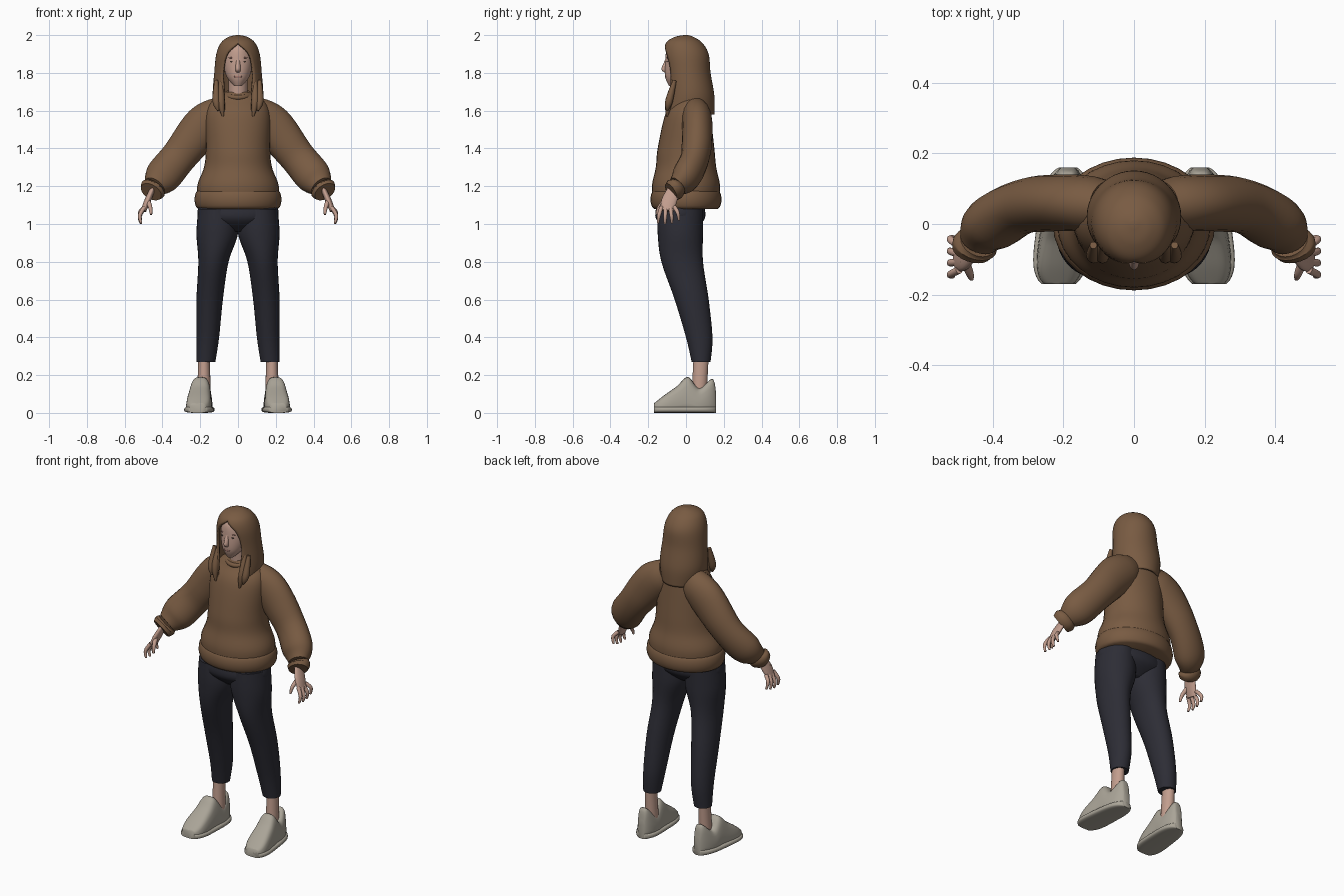
import bpy, bmesh
from math import sin, cos, pi, radians, copysign
from mathutils import Vector, Matrix

cube = bpy.data.objects.get("Cube")
if cube:
    bpy.data.objects.remove(cube, do_unlink=True)


def material(name, rgb):
    mat = bpy.data.materials.new(name)
    mat.use_nodes = True
    mat.diffuse_color = (*rgb, 1)
    bsdf = mat.node_tree.nodes["Principled BSDF"]
    bsdf.inputs["Base Color"].default_value = mat.diffuse_color
    return mat


BROWN = material("warm brown", (.19, .105, .055))
NAVY = material("dark navy", (.026, .026, .036))
SKIN = material("skin", (.54, .34, .27))
STONE = material("stone grey", (.4, .37, .31))
LIP = material("lip rose", (.36, .18, .15))
EYE = material("eye brown", (.13, .09, .07))


def finish(name, bm, mat, mirror=False, thickness=0):
    mesh = bpy.data.meshes.new(name)
    bm.to_mesh(mesh)
    bm.free()
    mesh.materials.append(mat)
    mesh.shade_smooth()
    mesh.set_sharp_from_angle(angle=radians(50))
    ob = bpy.data.objects.new(name, mesh)
    bpy.context.collection.objects.link(ob)
    if thickness:
        solid = ob.modifiers.new("Thickness", 'SOLIDIFY')
        solid.thickness, solid.offset = thickness, -1
    if mirror:
        ob.modifiers.new("Mirror", 'MIRROR').use_mirror_merge = False


def spline(keys, steps=6):
    """Smooth rows running through a few key rows."""
    rows = []
    for k in range(len(keys) - 1):
        group = zip(keys[max(k - 1, 0)], keys[k], keys[k + 1], keys[min(k + 2, len(keys) - 1)])
        group = list(group)
        for s in range(steps):
            t = s / steps
            rows.append([b + t / 2 * (c - a + t * (2 * a - 5 * b + 4 * c - d
                                                   + t * (3 * (b - c) + d - a)))
                         for a, b, c, d in group])
    return rows + [list(keys[-1])]


def circle(count):
    return [(cos(2 * pi * i / count), sin(2 * pi * i / count)) for i in range(count)]


def skin_rings(name, rings, mat, mirror=False):
    """Closed skin over equal-sized rings of points."""
    bm = bmesh.new()
    loops = [[bm.verts.new(p) for p in ring] for ring in rings]
    for a, b in zip(loops, loops[1:]):
        for i in range(len(a)):
            bm.faces.new((a[i - 1], a[i], b[i], b[i - 1]))
    bm.faces.new(loops[0])
    bm.faces.new(loops[-1])
    bmesh.ops.recalc_face_normals(bm, faces=bm.faces)
    finish(name, bm, mat, mirror)


def stack(name, mat, *keys, mirror=False):
    """Level ellipses: height, centre x, centre y, radius x, radius y."""
    rings = [[(x + rx * c, y + ry * s, z) for c, s in circle(32)]
             for z, x, y, rx, ry in spline(keys)]
    skin_rings(name, rings, mat, mirror)


def tube(name, mat, *keys, depth=lambda r: r):
    """Mirrored pair of ellipses square to a path: x, y, z, radius."""
    rows = spline(keys)
    points = [Vector(row[:3]) for row in rows]
    rings = []
    for k, p in enumerate(points):
        along = points[min(k + 1, len(points) - 1)] - points[max(k - 1, 0)]
        u = along.cross(Vector((0, 1, 0))).normalized()
        v = u.cross(along.normalized())
        r = rows[k][3]
        rings.append([p + u * r * c + v * depth(r) * s for c, s in circle(20)])
    skin_rings(name, rings, mat, mirror=True)


def blob(name, mat, place, size, mirror=False):
    bm = bmesh.new()
    bmesh.ops.create_uvsphere(bm, u_segments=16, v_segments=10, radius=1,
                              matrix=Matrix.LocRotScale(Vector(place), None, Vector(size)))
    finish(name, bm, mat, mirror)


# Sweater body, hem band and collar
stack("sweater_body", BROWN, (1.09, 0, 0, .21, .17), (1.2, 0, 0, .216, .18),
      (1.3, 0, 0, .18, .16), (1.4, 0, 0, .17, .15), (1.58, 0, .01, .17, .12),
      (1.66, 0, .03, .13, .09), (1.7, 0, .02, .06, .06))
hem = []
for step in range(13):
    bulge = .02 * sin(pi * step / 12) ** .5
    hem.append([((.21 + bulge) * c, (.168 + bulge) * s, 1.08 + .1 * step / 12)
                for c, s in circle(32)])
skin_rings("hem_band", hem, BROWN)
bpy.ops.mesh.primitive_torus_add(major_radius=.063, minor_radius=.013,
                                 location=(0, .01, 1.685), rotation=(.25, 0, 0))
collar = bpy.context.object
collar.name = "collar"
collar.data.materials.append(BROWN)
collar.data.shade_smooth()

# Balloon sleeves gathered into cuffs
flattened = lambda r: min(r * .8, .08)
tube("sleeves", BROWN, (.08, .05, 1.59, .09), (.18, .06, 1.52, .11), (.31, .05, 1.36, .095),
     (.4, 0, 1.25, .095), (.44, -.05, 1.2, .06), depth=flattened)
tube("cuffs", BROWN, (.44, -.05, 1.2, .06), (.45, -.06, 1.185, .07), (.46, -.08, 1.17, .06),
     depth=flattened)

# Hands: flat palms, fanned fingers and thumbs
tube("palms", SKIN, (.45, -.06, 1.19, .014), (.48, -.09, 1.12, .017), (.5, -.1, 1.07, .014),
     depth=lambda r: 2.4 * r)
for i, finger in enumerate(("index", "middle", "ring", "little")):
    y = -.13 + .023 * i
    fan = (i - 1.3) * .01
    tip = 1 + .005 * (i - 1) ** 2
    tube(finger + "_fingers", SKIN, (.495, y, 1.09, .011), (.52, y + fan, tip + .04, .01),
         (.513, y + fan * 1.4, tip, .006))
tube("thumbs", SKIN, (.48, -.1, 1.13, .014), (.465, -.14, 1.09, .011), (.46, -.155, 1.05, .006))

# Trousers
stack("trouser_hips", NAVY, (1.12, 0, -.03, .2, .12), (1.03, 0, -.03, .21, .13),
      (.96, 0, -.03, .1, .06))
stack("trouser_legs", NAVY, (1.08, .11, -.03, .1, .12), (.95, .11, -.03, .11, .12),
      (.8, .13, -.02, .08, .11), (.6, .15, .03, .07, .09), (.4, .16, .07, .06, .07),
      (.27, .17, .08, .05, .05), mirror=True)

# Ankles and shoes
stack("ankles", SKIN, (.3, .18, .08, .03, .04), (.1, .18, .07, .036, .04), mirror=True)


def shoe_part(name, rows, rim, taper):
    """Rounded sections from heel to toe, narrower towards the top."""
    rings = []
    for y, height in rows:
        width = rim + (.07 - .05 * y) * (1 - abs((y + .01) / .175) ** 4) ** .5
        ring = []
        for c, s in circle(24):
            up = height * (1 + copysign(abs(s) ** .6, s)) / 2
            side = width * copysign(abs(c) ** .6, c) * (1 - taper * up)
            ring.append((.2 - .08 * y + side, y, up))
        rings.append(ring)
    skin_rings(name, rings, STONE, mirror=True)


shoe_rows = spline([(.16, .1), (.14, .18), (.07, .13), (.01, .19), (-.05, .14),
                    (-.12, .09), (-.17, .05)])
shoe_part("shoes", shoe_rows, 0, 1.8)
shoe_part("shoe_soles", [(y, .035) for y, height in shoe_rows], .005, 0)

# Neck, head and face
stack("neck", SKIN, (1.64, 0, .01, .05, .05), (1.78, 0, 0, .05, .05))
stack("head", SKIN, (1.73, 0, -.07, .02, .02), (1.78, 0, -.04, .06, .07),
      (1.86, 0, -.02, .08, .09), (1.93, 0, -.01, .07, .09), (1.97, 0, -.01, .04, .05))
stack("nose", SKIN, (1.87, 0, -.1, .01, .01), (1.82, 0, -.11, .014, .02), (1.8, 0, -.1, .01, .01))
blob("mouth", LIP, (0, -.106, 1.78), (.022, .005, .006))
blob("eyes", EYE, (.032, -.1, 1.86), (.012, .004, .004), mirror=True)
blob("eyebrows", LIP, (.034, -.099, 1.88), (.018, .004, .003), mirror=True)

# Long hair, open at the face: height, centre y, radius x, radius y, opening angle
hair_rows = spline([(2, 0, .01, .01, 0), (1.99, -.01, .05, .05, 0), (1.96, -.01, .09, .095, 0),
                    (1.9, 0, .115, .12, 31), (1.8, .01, .126, .12, 40), (1.68, .02, .134, .13, 34),
                    (1.58, .01, .12, .14, 40)])
bm = bmesh.new()
columns = 36
grid = []
for z, y, rx, ry, gap in hair_rows:
    half = pi - radians(max(gap, 0))
    angles = [half * (2 * j / columns - 1) for j in range(columns + 1)]
    grid.append([bm.verts.new((rx * sin(a), y + ry * cos(a), z)) for a in angles])
for a, b in zip(grid, grid[1:]):
    for j in range(columns):
        bm.faces.new((a[j], a[j + 1], b[j + 1], b[j]))
bm.faces.new(grid[0][-1:0:-1])
bmesh.ops.remove_doubles(bm, verts=bm.verts, dist=.0001)
finish("hair", bm, BROWN, thickness=.012)

# Loose locks falling over the chest
for name, x, tip in (("inner_locks", .09, 1.57), ("outer_locks", .115, 1.6)):
    tube(name, BROWN, (x, -.06, 1.76, .01), (x, -.09, 1.65, .02), (x - .01, -.1, tip, .005))
